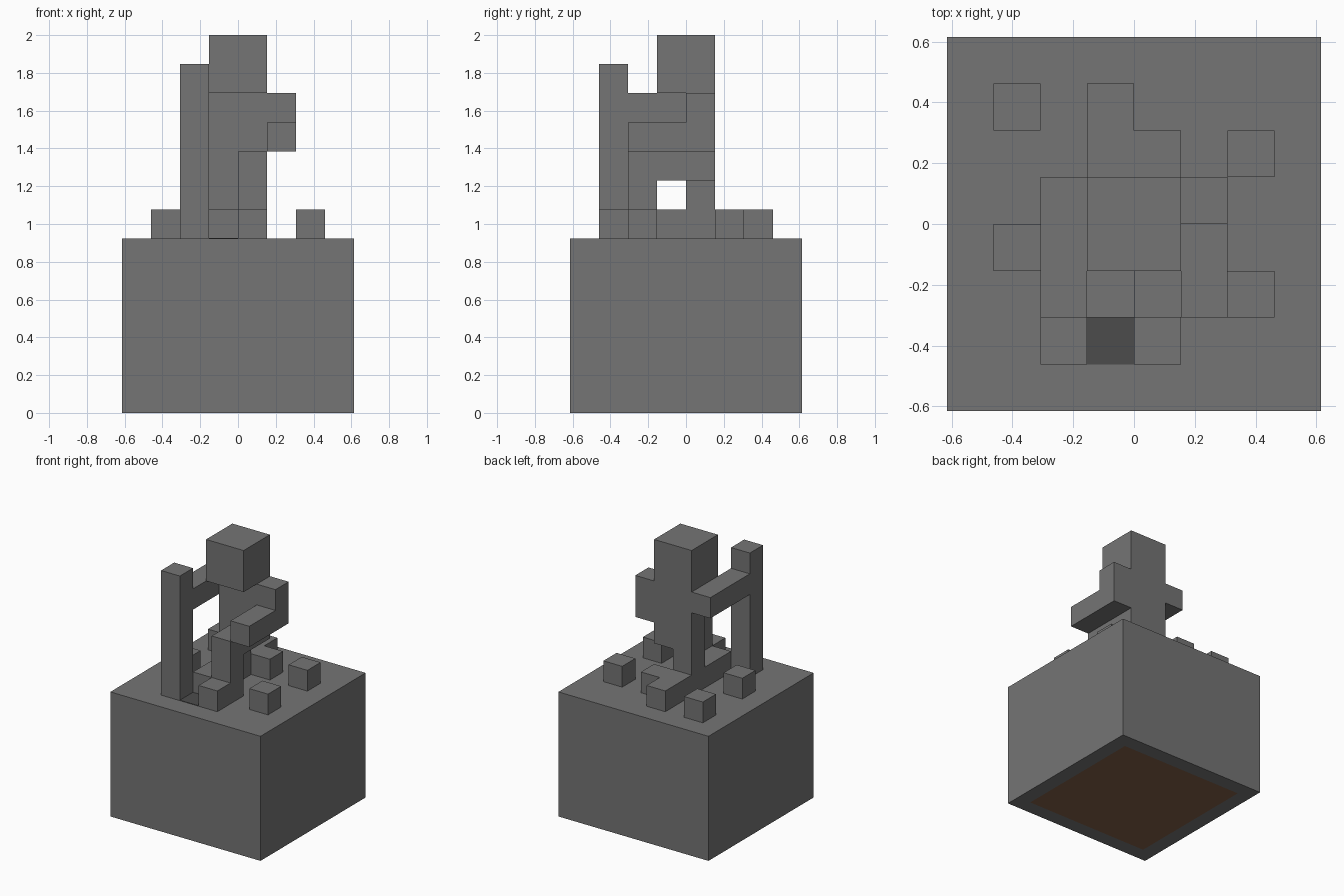
import bpy
import bmesh

U = 2 / 13          # size of one block
GROUND = 6          # pedestal height in blocks

cube = bpy.data.objects.get("Cube")
if cube:
    bpy.data.objects.remove(cube, do_unlink=True)


def material(name, rgb):
    m = bpy.data.materials.new(name)
    m.use_nodes = True
    m.diffuse_color = (*rgb, 1)
    m.node_tree.nodes["Principled BSDF"].inputs["Base Color"].default_value = (*rgb, 1)
    return m


STONE = material("stone grey", (0.176, 0.176, 0.176))
SHADE = material("dark grey", (0.073, 0.073, 0.073))
EARTH = material("earth brown", (0.23, 0.118, 0.067))


def finish(name, bm, *mats):
    mesh = bpy.data.meshes.new(name)
    bm.to_mesh(mesh)
    bm.free()
    for m in mats:
        mesh.materials.append(m)
    obj = bpy.data.objects.new(name, mesh)
    bpy.context.collection.objects.link(obj)
    return obj


def box_mesh(lo, size):
    bm = bmesh.new()
    bmesh.ops.create_cube(bm, size=1)
    for v in bm.verts:
        v.co = [(lo[i] + (v.co[i] + 0.5) * size[i]) * U for i in range(3)]
    return bm


def block(name, lo, size=(1, 1, 1), mat=STONE):
    """Box given by its lowest corner and size, in blocks."""
    return finish(name, box_mesh(lo, size), mat)


# Pedestal with a brown panel inset flush in its underside
bm = box_mesh((-4, -4, 0), (8, 8, GROUND))
bottom = min(bm.faces, key=lambda f: f.calc_center_median().z)
bmesh.ops.inset_region(bm, faces=[bottom], thickness=U)
bottom.material_index = 1
finish("pedestal", bm, STONE, EARTH)
block("dark_patch", (-1, -3, GROUND), (1, 1, 0.02), SHADE)

# Loose stones on the ground
for i, (x, y) in enumerate([(-3, 2), (2, 1), (2, -2), (-3, -1)]):
    block(f"loose_stone_{i + 1}", (x, y, GROUND))
block("ground_stone_back", (0, 1, GROUND))
block("ground_stone_middle", (-1, -2, GROUND), (1, 2, 1))

# Kneeling figure: head and torso
block("head", (-1, -1, 11), (2, 2, 2))
block("torso", (-1, 0, 8), (2, 1, 3))

# Left leg, bent forward with the foot on the ground
block("left_thigh", (0, -2, 8), (1, 2, 1))
block("left_shin", (0, -2, GROUND), (1, 1, 2))
block("left_foot", (0, -3, GROUND))

# Right leg, kneeling with the shin trailing behind
block("right_thigh", (-1, 0, GROUND), (1, 1, 2))
block("right_shin", (-1, 1, GROUND), (1, 2, 1))

# Arms and the upright staff
block("left_upper_arm", (1, 0, 9), (1, 1, 2))
block("left_forearm", (1, -2, 9), (1, 2, 1))
block("right_arm", (-2, -2, 10), (1, 3, 1))
block("staff", (-2, -3, GROUND), (1, 1, 6))
